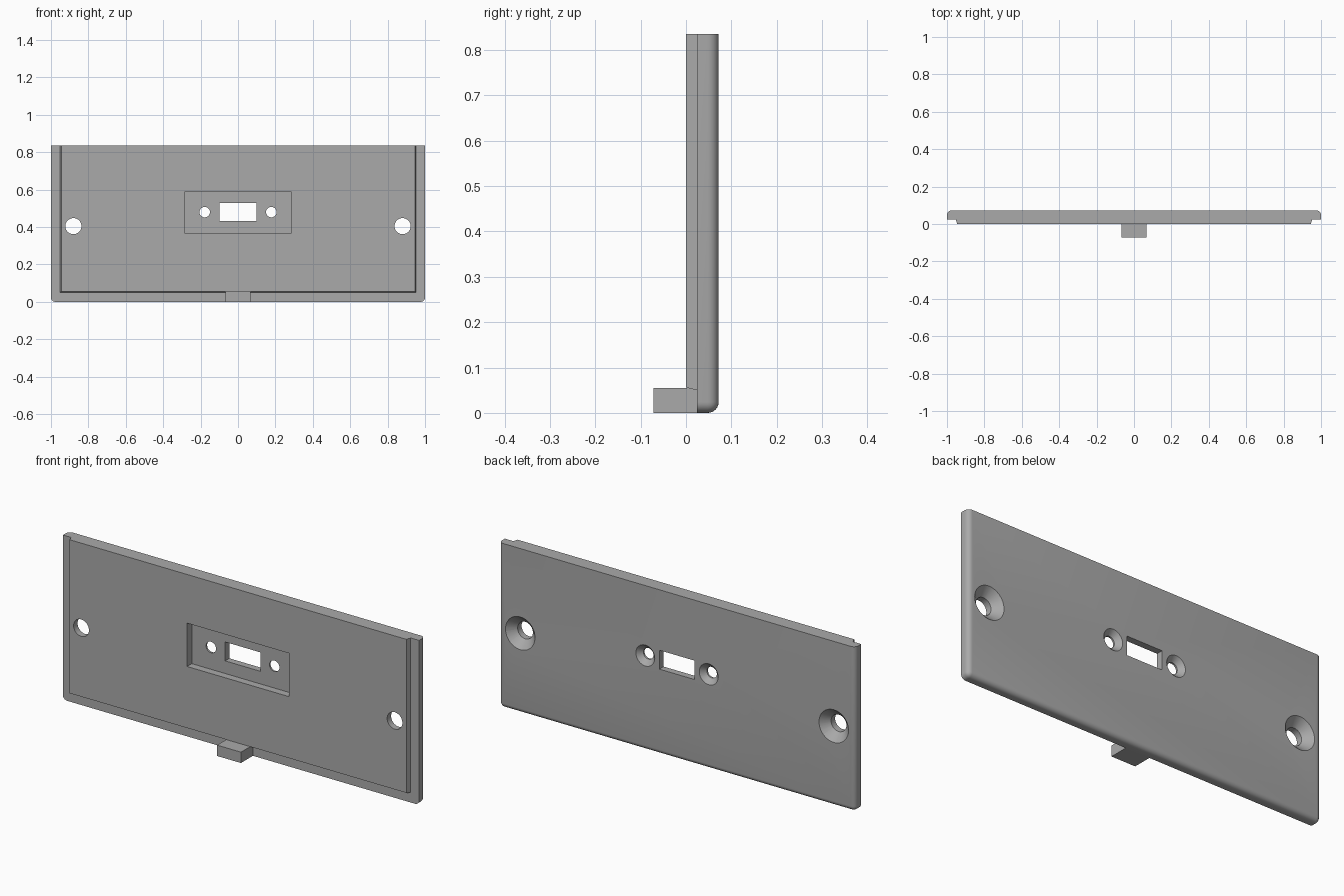
import bpy, bmesh, math
from mathutils import Matrix

if "Cube" in bpy.data.objects:
    bpy.data.objects.remove(bpy.data.objects["Cube"])

H = 0.835                 # plate height
Y_LIP, Y_BACK = 0.024, 0.072

grey = bpy.data.materials.new("grey plastic")
grey.diffuse_color = (0.4, 0.4, 0.4, 1)
grey.use_nodes = True
grey.node_tree.nodes["Principled BSDF"].inputs["Base Color"].default_value = grey.diffuse_color


def to_object(name, bm):
    bmesh.ops.recalc_face_normals(bm, faces=bm.faces)
    mesh = bpy.data.meshes.new(name)
    bm.to_mesh(mesh)
    bm.free()
    mesh.materials.append(grey)
    ob = bpy.data.objects.new(name, mesh)
    bpy.context.collection.objects.link(ob)
    return ob


def box_bm(x0, x1, y0, y1, z0, z1):
    bm = bmesh.new()
    bmesh.ops.create_cube(bm, size=1)
    for v in bm.verts:
        v.co = (x1 if v.co.x > 0 else x0,
                y1 if v.co.y > 0 else y0,
                z1 if v.co.z > 0 else z0)
    return bm


def cone(name, x, z, y0, y1, r0, r1):
    """Round cutter along y, radius r0 at y0 and r1 at y1."""
    bm = bmesh.new()
    bmesh.ops.create_cone(bm, cap_ends=True, segments=48,
                          radius1=r0, radius2=r1, depth=y1 - y0)
    bmesh.ops.transform(bm, verts=bm.verts,
                        matrix=Matrix.Translation((x, (y0 + y1) / 2, z))
                        @ Matrix.Rotation(-math.pi / 2, 4, 'X'))
    return to_object(name, bm)


def combine(target, other, operation):
    mod = target.modifiers.new("combine", 'BOOLEAN')
    mod.operation, mod.solver, mod.object = operation, 'EXACT', other
    bpy.context.view_layer.objects.active = target
    bpy.ops.object.modifier_apply(modifier=mod.name)
    bpy.data.objects.remove(other)


# Outer plate, rounded at the back on the sides, bottom and lower corners
bm = box_bm(-1, 1, Y_LIP, Y_BACK, 0, H)
round_edges = []
for e in bm.edges:
    a, b = (v.co for v in e.verts)
    back = min(a.y, b.y) > Y_BACK - 0.001
    top = min(a.z, b.z) > H - 0.001
    low_corner = abs(a.y - b.y) > 0.01 and max(a.z, b.z) < 0.001
    if (back and not top) or low_corner:
        round_edges.append(e)
bmesh.ops.bevel(bm, geom=round_edges, offset=0.024, offset_type='OFFSET',
                segments=6, profile=0.5, affect='EDGES')
plate = to_object("cover_plate", bm)

# Raised inner panel with slightly sloped edges
bm = box_bm(-0.953, 0.953, 0, Y_LIP, 0.05, H)
for v in bm.verts:
    if v.co.y < 0.001:
        v.co.x *= 0.945 / 0.953
        if v.co.z < 0.1:
            v.co.z = 0.056
combine(plate, to_object("inner_panel", bm), 'UNION')

# Front pocket and connector window
combine(plate, to_object("pocket_cutter",
        box_bm(-0.286, 0.286, -0.1, 0.038, 0.368, 0.588)), 'DIFFERENCE')
combine(plate, to_object("window_cutter",
        box_bm(-0.099, 0.099, -0.1, 0.2, 0.432, 0.528)), 'DIFFERENCE')

# Countersunk screw holes: (x, z, hole radius, head radius)
for x, z, r, head in ((0.88, 0.405, 0.043, 0.083), (0.178, 0.48, 0.028, 0.053)):
    for side in (-1, 1):
        combine(plate, cone("hole_cutter", side * x, z, -0.1, 0.2, r, r), 'DIFFERENCE')
        depth = head - r
        extra = 0.01      # run the cone past the back face
        combine(plate, cone("sink_cutter", side * x, z, Y_BACK - depth,
                            Y_BACK + extra, r, head + extra), 'DIFFERENCE')

# Locating tab at the bottom centre
tab = to_object("locating_tab", box_bm(-0.067, 0.067, -Y_BACK, Y_LIP + 0.005, 0, 0.055))

bpy.ops.object.select_all(action='DESELECT')
plate.select_set(True)
bpy.context.view_layer.objects.active = plate
bpy.ops.object.shade_smooth_by_angle(angle=math.radians(30))
